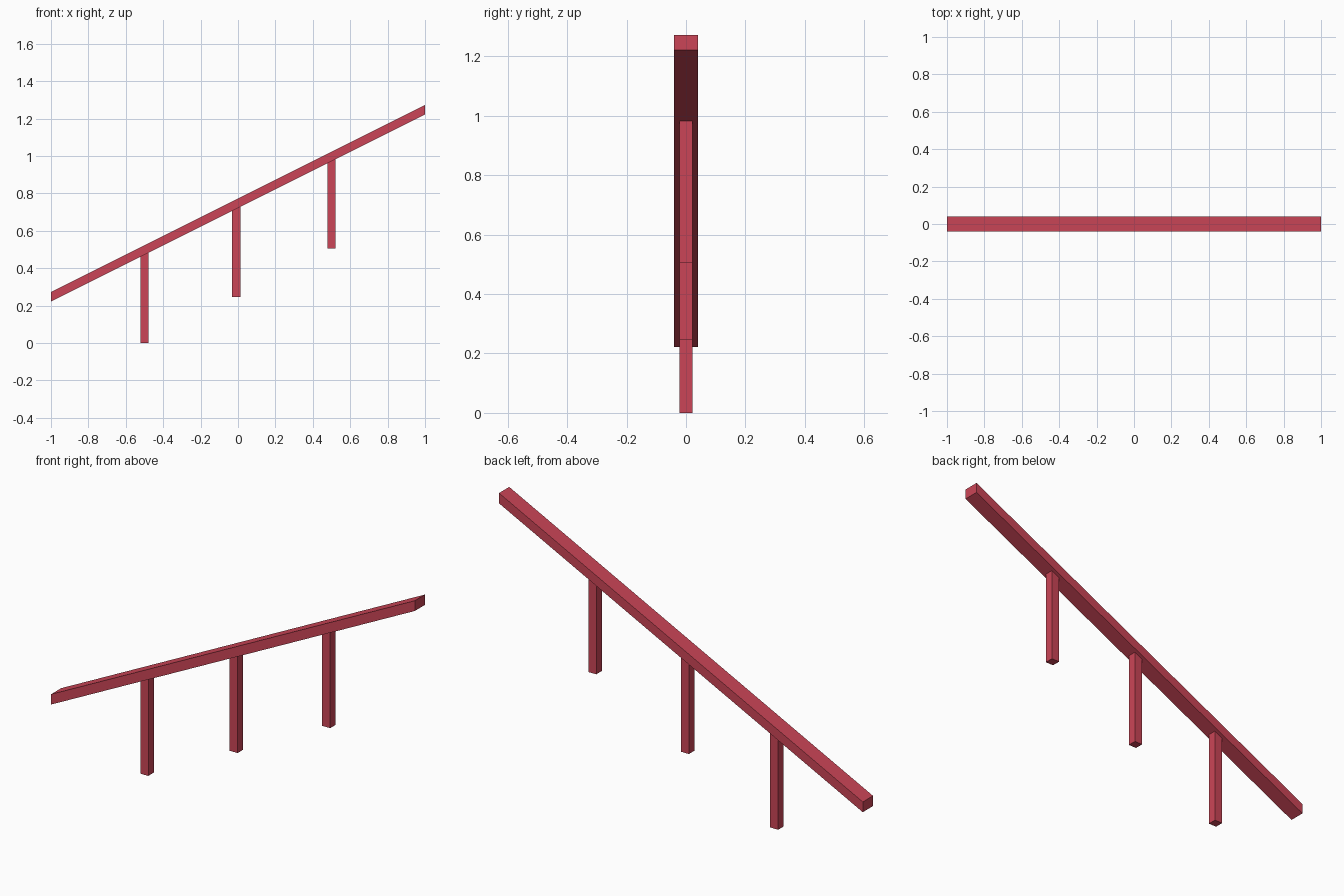
import bpy, bmesh

if "Cube" in bpy.data.objects:
    bpy.data.objects.remove(bpy.data.objects["Cube"])

SLOPE = 0.5          # rise per unit of x
RAIL_BOTTOM = 0.722  # underside height at x = 0

red = bpy.data.materials.new("red_paint")
red.diffuse_color = (0.60, 0.06, 0.095, 1)
red.use_nodes = True
red.node_tree.nodes["Principled BSDF"].inputs["Base Color"].default_value = red.diffuse_color


def extrude_profile(name, profile, half_depth):
    """Extrude an x-z outline along y, centred on y = 0."""
    bm = bmesh.new()
    face = bm.faces.new([bm.verts.new((x, -half_depth, z)) for x, z in profile])
    out = bmesh.ops.extrude_face_region(bm, geom=[face])
    moved = [v for v in out["geom"] if isinstance(v, bmesh.types.BMVert)]
    bmesh.ops.translate(bm, vec=(0, 2 * half_depth, 0), verts=moved)
    bmesh.ops.recalc_face_normals(bm, faces=bm.faces)
    mesh = bpy.data.meshes.new(name)
    bm.to_mesh(mesh)
    bm.free()
    mesh.materials.append(red)
    obj = bpy.data.objects.new(name, mesh)
    bpy.context.collection.objects.link(obj)


def underside(x):
    return RAIL_BOTTOM + SLOPE * x


# Sloping handrail with plumb-cut ends
T = 0.051
extrude_profile("handrail", [(-1, underside(-1)), (1, underside(1)),
                             (1, underside(1) + T), (-1, underside(-1) + T)], 0.04)

# Upright posts, tops cut to the slope and let slightly into the rail
W = 0.022
for i, (x, foot) in enumerate([(-0.5, 0.0), (-0.009, 0.245), (0.5, 0.505)], 1):
    a, b = x - W, x + W
    extrude_profile(f"post_{i}", [(a, foot), (b, foot),
                                  (b, underside(b) + 0.005), (a, underside(a) + 0.005)], W)
